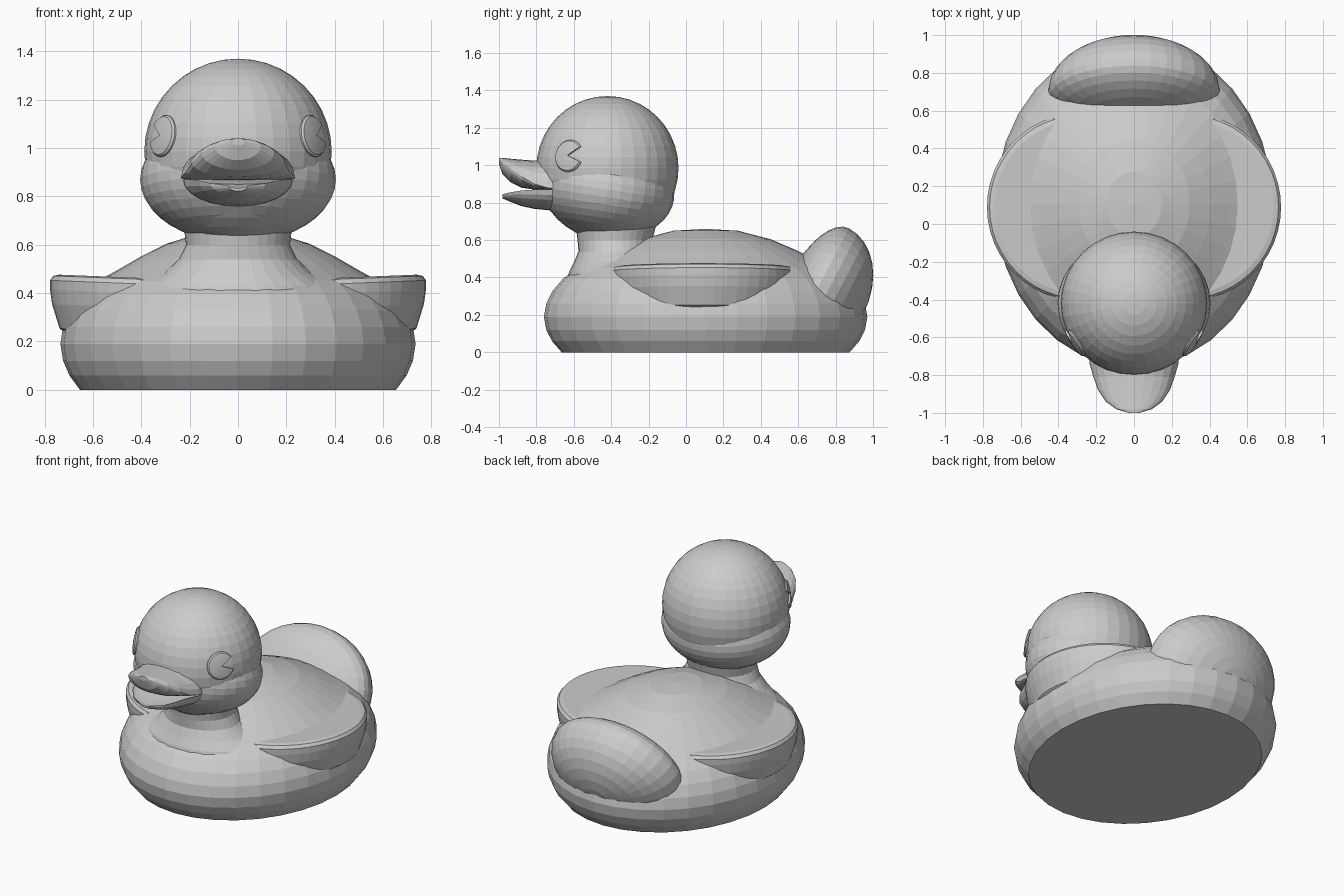
import bpy, bmesh
from math import sin, cos, pi, sqrt
from mathutils import Vector

if "Cube" in bpy.data.objects:
    bpy.data.objects.remove(bpy.data.objects["Cube"])


def loft(name, rings):
    """Skin a list of closed rings and cap both ends."""
    bm = bmesh.new()
    rows = [[bm.verts.new(p) for p in ring] for ring in rings]
    n = len(rows[0])
    for a, b in zip(rows, rows[1:]):
        for i in range(n):
            j = (i + 1) % n
            bm.faces.new((a[i], a[j], b[j], b[i]))
    bm.faces.new(rows[0])
    bm.faces.new(rows[-1])
    bmesh.ops.remove_doubles(bm, verts=bm.verts, dist=0.0002)
    bmesh.ops.recalc_face_normals(bm, faces=bm.faces)
    me = bpy.data.meshes.new(name)
    bm.to_mesh(me)
    bm.free()
    ob = bpy.data.objects.new(name, me)
    bpy.context.collection.objects.link(ob)
    return ob


def oval(cy, rx, ry, z, n=32, cx=0.0):
    return [(cx + rx * cos(2 * pi * i / n), cy + ry * sin(2 * pi * i / n), z) for i in range(n)]


def ellipsoid(name, centre, radii, tilt=0.0, rows=20):
    rings = [oval(0, radii[0] * sin(pi * k / rows), radii[1] * sin(pi * k / rows),
                  -radii[2] * cos(pi * k / rows)) for k in range(rows + 1)]
    ob = loft(name, rings)
    ob.location = centre
    ob.rotation_euler.x = tilt
    return ob


# Body: oval lathe with a flat bottom
body = [(0, 0), (.89, 0), (.95, .06), (.985, .12), (1, .19), (.985, .26), (.945, .33), (.88, .395),
        (.79, .45), (.68, .495), (.55, .55), (.4, .605), (.2, .65), (0, .66)]
loft("body", [oval(.105, .735 * t, .865 * t, z) for t, z in body])

# Neck flaring into the body
neck = [(-.24, .46, .40, .38), (-.3, .40, .325, .43), (-.355, .31, .245, .48), (-.375, .245, .20, .54),
        (-.38, .215, .20, .60), (-.375, .225, .215, .68)]
loft("neck", [oval(*r) for r in neck])

# Head and cheeks
ellipsoid("head", (0, -.42, .985), (.388, .38, .385))
ellipsoid("cheeks", (0, -.42, .87), (.405, .36, .26), tilt=-.15)


# Bill halves: sections of (y, half width, top z, edge z, bottom z)
def bill(name, sections, n=24):
    rings = []
    for y, w, zt, ze, zb in sections:
        ring = []
        for i in range(n):
            a = 2 * pi * i / n
            s = sin(a)
            ring.append((w * cos(a), y, ze + s * ((zt - ze) if s > 0 else (ze - zb))))
        rings.append(ring)
    loft(name, rings)


bill("upper_bill", [(-.66, .235, 1.03, .87, .86), (-.74, .235, 1.025, .88, .865), (-.81, .215, 1.025, .90, .87),
                    (-.88, .19, 1.03, .94, .88), (-.94, .15, 1.035, .98, .91), (-.98, .095, 1.04, 1.01, .95),
                    (-1.0, .03, 1.04, 1.03, 1.01)])
bill("lower_bill", [(-.66, .23, .86, .87, .755), (-.74, .225, .855, .87, .76), (-.81, .19, .845, .87, .767),
                    (-.88, .16, .835, .865, .782), (-.94, .115, .83, .855, .805), (-.98, .04, .835, .845, .822)])

# Wings: shallow bowls with a flat top and rounded rim
wing = [(0, .47), (.46, .473), (.485, .467), (.498, .448), (.496, .41), (.485, .35), (.45, .25),
        (.3, .15), (0, .12)]
for side, s in (("left", 1), ("right", -1)):
    ob = loft("wing_" + side, [oval(0, r, r, z - .47, 48) for r, z in wing])
    ob.location = (.28 * s, .09, .455)
    ob.rotation_euler.y = -.04 * s

# Tail: tilted lens, deep at the back and shallow in front
tail = []
up, out = Vector((0, .46, .888)), Vector((0, .888, -.46))
for k in range(17):
    a = -pi / 2 + pi * k / 16
    r, d = cos(a), sin(a) * (.28 if k > 8 else .165)
    ring = []
    for i in range(32):
        b = 2 * pi * i / 32
        p = Vector((.455 * r * cos(b), .70, .335)) + up * (.37 * r * sin(b)) + out * d
        p.z = max(p.z, .02)
        ring.append(p)
    tail.append(ring)
loft("tail", tail)

# Eyes: thin curved discs with a wedge notch opening backwards
for side, s in (("left", 1), ("right", -1)):
    nrm = Vector((.31 * s, -.205, .065)).normalized()
    back = (Vector((0, 1, 0)) - nrm * nrm.y).normalized()
    upv = (Vector((0, 0, 1)) - nrm * nrm.z - back * back.z).normalized()
    R = .396
    rings = []
    for k in range(29):
        a = .5 + (2 * pi - 1.0) * k / 28
        d = back * cos(a) + upv * sin(a)
        ring = [nrm * sqrt(R * R - r * r) + d * r for r in (0, .03, .06, .08)]
        ring += [nrm * .379 + d * .087, nrm * .355 + d * .087, nrm * .35]
        rings.append([p + Vector((0, -.42, .985)) for p in ring])
    loft("eye_" + side, rings)
